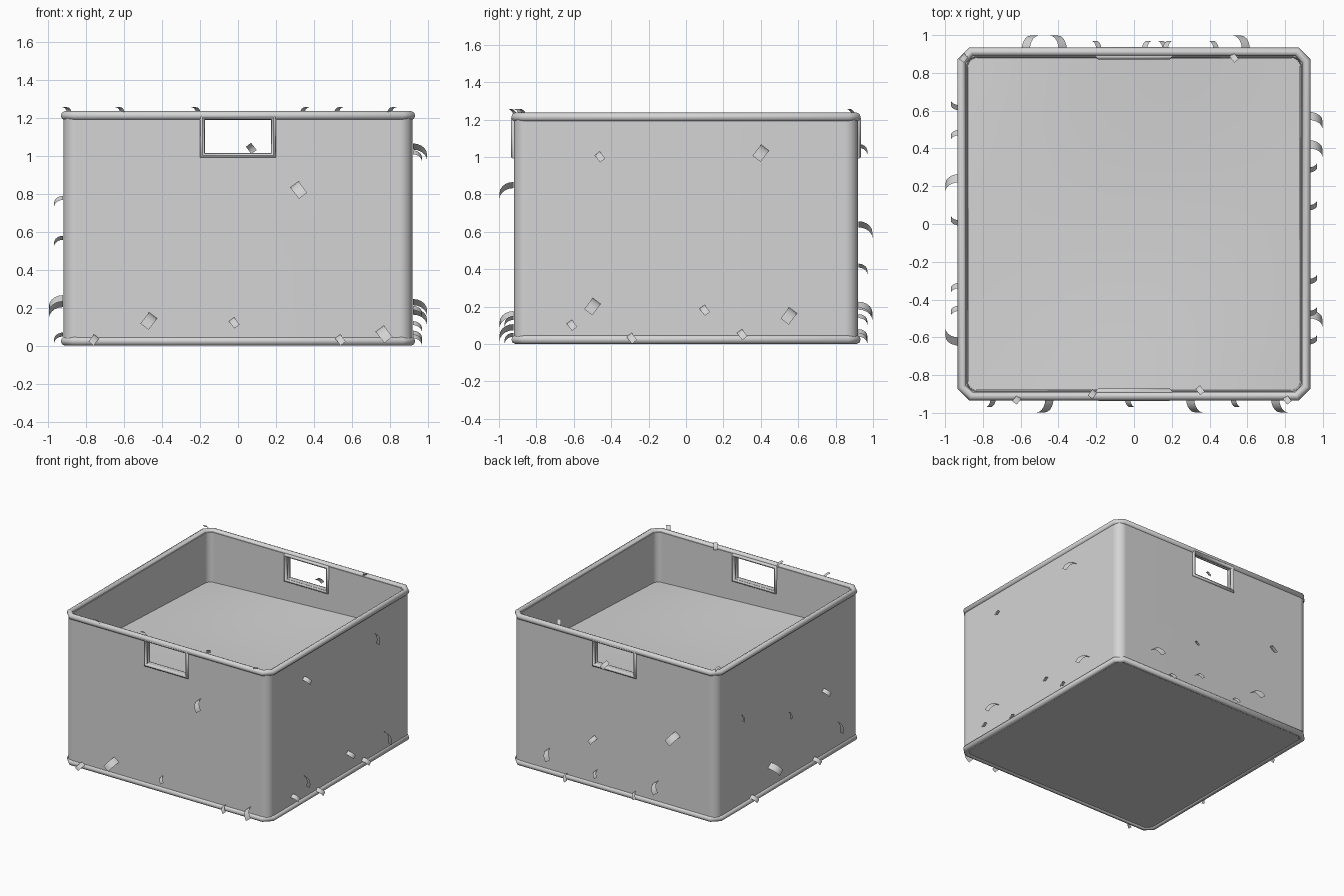
import bpy, bmesh, math
from mathutils import Matrix, Vector

cube = bpy.data.objects.get("Cube")
if cube:
    bpy.data.objects.remove(cube)

GREY = (0.66, 0.66, 0.66, 1)
grey = bpy.data.materials.new("plain grey")
grey.use_nodes = True
grey.diffuse_color = GREY
grey.node_tree.nodes["Principled BSDF"].inputs["Base Color"].default_value = GREY


def finish(obj, angle=40):
    obj.data.materials.clear()
    obj.data.materials.append(grey)
    bpy.ops.object.select_all(action='DESELECT')
    obj.select_set(True)
    bpy.context.view_layer.objects.active = obj
    bpy.ops.object.shade_smooth_by_angle(angle=math.radians(angle))


def from_bmesh(name, bm):
    mesh = bpy.data.meshes.new(name)
    bmesh.ops.recalc_face_normals(bm, faces=bm.faces)
    bm.to_mesh(mesh)
    bm.free()
    obj = bpy.data.objects.new(name, mesh)
    bpy.context.collection.objects.link(obj)
    return obj


def rounded_square(half, radius, segments, z):
    points = []
    for corner in range(4):
        start = corner * math.pi / 2
        mid = start + math.pi / 4
        centre = Vector((math.cos(mid), math.sin(mid), 0)) * (half - radius) * math.sqrt(2)
        for i in range(segments + 1):
            a = start + i / segments * math.pi / 2
            points.append(centre + Vector((math.cos(a) * radius, math.sin(a) * radius, z)))
    return points


def tube(name, points, radius):
    curve = bpy.data.curves.new(name, 'CURVE')
    curve.dimensions = '3D'
    curve.bevel_depth = radius
    curve.bevel_resolution = 2
    spline = curve.splines.new('POLY')
    spline.points.add(len(points) - 1)
    for p, co in zip(spline.points, points):
        p.co = (*co, 1)
    spline.use_cyclic_u = True
    obj = bpy.data.objects.new(name, curve)
    bpy.context.collection.objects.link(obj)
    bpy.ops.object.select_all(action='DESELECT')
    obj.select_set(True)
    bpy.context.view_layer.objects.active = obj
    bpy.ops.object.convert(target='MESH')
    finish(bpy.context.object, 50)


# Hollow box: outer wall, top edge, slightly tapered inner wall, floors
bm = bmesh.new()
sections = [(0.92, 0.07, 0.012), (0.92, 0.07, 1.215), (0.885, 0.05, 1.215), (0.87, 0.05, 0.05)]
rings = [[bm.verts.new(p) for p in rounded_square(h, r, 4, z)] for h, r, z in sections]
for low, high in zip(rings, rings[1:]):
    for i in range(len(low)):
        j = (i + 1) % len(low)
        bm.faces.new((low[i], low[j], high[j], high[i]))
bm.faces.new(rings[0])
bm.faces.new(rings[-1])
box = from_bmesh("box_walls", bm)

# Cut the handle openings through front and back walls
bpy.ops.mesh.primitive_cube_add(size=1, location=(0, 0, 1.105))
cutter = bpy.context.object
cutter.name = "handle_cutter"
cutter.scale = (0.37, 2.4, 0.18)
cutter.hide_render = True
cut = box.modifiers.new("handle_holes", 'BOOLEAN')
cut.operation = 'DIFFERENCE'
cut.solver = 'EXACT'
cut.object = cutter
bpy.context.view_layer.objects.active = box
bpy.ops.object.modifier_apply(modifier=cut.name)
bpy.data.objects.remove(cutter)
finish(box)
box.modifiers.new("flat_wall_shading", 'WEIGHTED_NORMAL').keep_sharp = True

# Rolled rims along the top and bottom edges
tube("top_rim", rounded_square(0.912, 0.05, 1, 1.213), 0.024)
tube("bottom_rim", rounded_square(0.912, 0.05, 1, 0.024), 0.024)

# Handle frames on both faces of the front and back walls
for side, name in ((-1, "front"), (1, "back")):
    for depth, face in ((0.918, "outer"), (0.888, "inner")):
        frame = [(x, side * depth, z) for x, z in
                 ((-0.188, 1.003), (0.188, 1.003), (0.188, 1.205), (-0.188, 1.205))]
        tube(f"{name}_handle_{face}_frame", frame, 0.018)

# Uneven fill inside the box, sagging in the middle
bm = bmesh.new()
bmesh.ops.create_grid(bm, x_segments=16, y_segments=16, size=0.878)
for v in bm.verts:
    x, y = v.co.x, v.co.y
    v.co.z = 0.85 + 0.05 * x * y - 0.04 * math.cos(1.78 * x) * math.cos(1.78 * y)
finish(from_bmesh("fill_surface", bm))


# Curled straw: a short ribbon that leaves the surface and bends over,
# leaning to the viewer's right for a positive lean, left for a negative one
def straw(name, location, outward, size, lean):
    outward = Vector(outward)
    up = Vector((0, 0, 1)) if abs(outward.z) < 0.5 else Vector((0, 1, 0))
    along = Matrix.Rotation(0.65 * lean, 3, outward) @ -up
    across = outward.cross(along)
    bm = bmesh.new()
    previous = None
    for i in range(6):
        a = math.radians(90) * i / 5
        centre = Vector(location) + size * (outward * math.sin(a) + along * (0.5 - math.cos(a)))
        pair = [bm.verts.new(centre + across * size * s * 0.36) for s in (-1, 1)]
        if previous:
            bm.faces.new((previous[0], previous[1], pair[1], pair[0]))
        previous = pair
    finish(from_bmesh(name, bm))


BIG, SMALL = 0.075, 0.048
L, R = -1, 1
wall_straw = {
    "front": ((0, -1, 0),
              [(0.32, 0.82, BIG, R), (-0.47, 0.13, BIG, L), (0.77, 0.06, BIG, R),
               (-0.02, 0.12, SMALL, R), (0.54, 0.03, SMALL, R), (-0.76, 0.03, SMALL, L)]),
    "left": ((1, 0, 0),
             [(0.4, 1.02, BIG, L), (-0.5, 0.2, BIG, L), (0.55, 0.15, BIG, L),
              (-0.46, 1.0, SMALL, R), (-0.61, 0.1, SMALL, R), (0.1, 0.18, SMALL, R),
              (0.3, 0.05, SMALL, R), (-0.29, 0.03, SMALL, R)]),
    "back": ((0, 1, 0),
             [(-0.55, 0.61, BIG, L), (0.57, 0.18, BIG, R), (-0.4, 0.17, BIG, R),
              (0.18, 0.4, SMALL, L), (0.15, 0.13, SMALL, R), (-0.2, 0.05, SMALL, R),
              (0.42, 0.03, SMALL, R), (0.07, 1.04, SMALL, L)]),
    "right": ((-1, 0, 0),
              [(0.22, 0.19, BIG, R), (-0.6, 0.22, BIG, L), (0.63, 0.76, SMALL, L),
               (0.02, 0.55, SMALL, L), (-0.46, 0.55, SMALL, R), (0.47, 0.04, SMALL, R),
               (-0.34, 0.04, SMALL, R)]),
}
for side, (outward, spots) in wall_straw.items():
    for n, (t, z, size, lean) in enumerate(spots):
        place = Vector(outward) * 0.922
        place += Vector((abs(outward[1]) * t, abs(outward[0]) * t, z))
        straw(f"{side}_straw_{n + 1}", place, outward, size, lean)

# Straw lying on the top rim
for n, (x, y) in enumerate([(-0.62, -0.93), (-0.22, -0.9), (0.35, -0.88), (0.81, -0.93),
                            (-0.9, 0.88), (0.53, 0.88)]):
    straw(f"rim_straw_{n + 1}", (x, y, 1.215), (0, 0, 1), 0.042, L if x < 0 else R)
